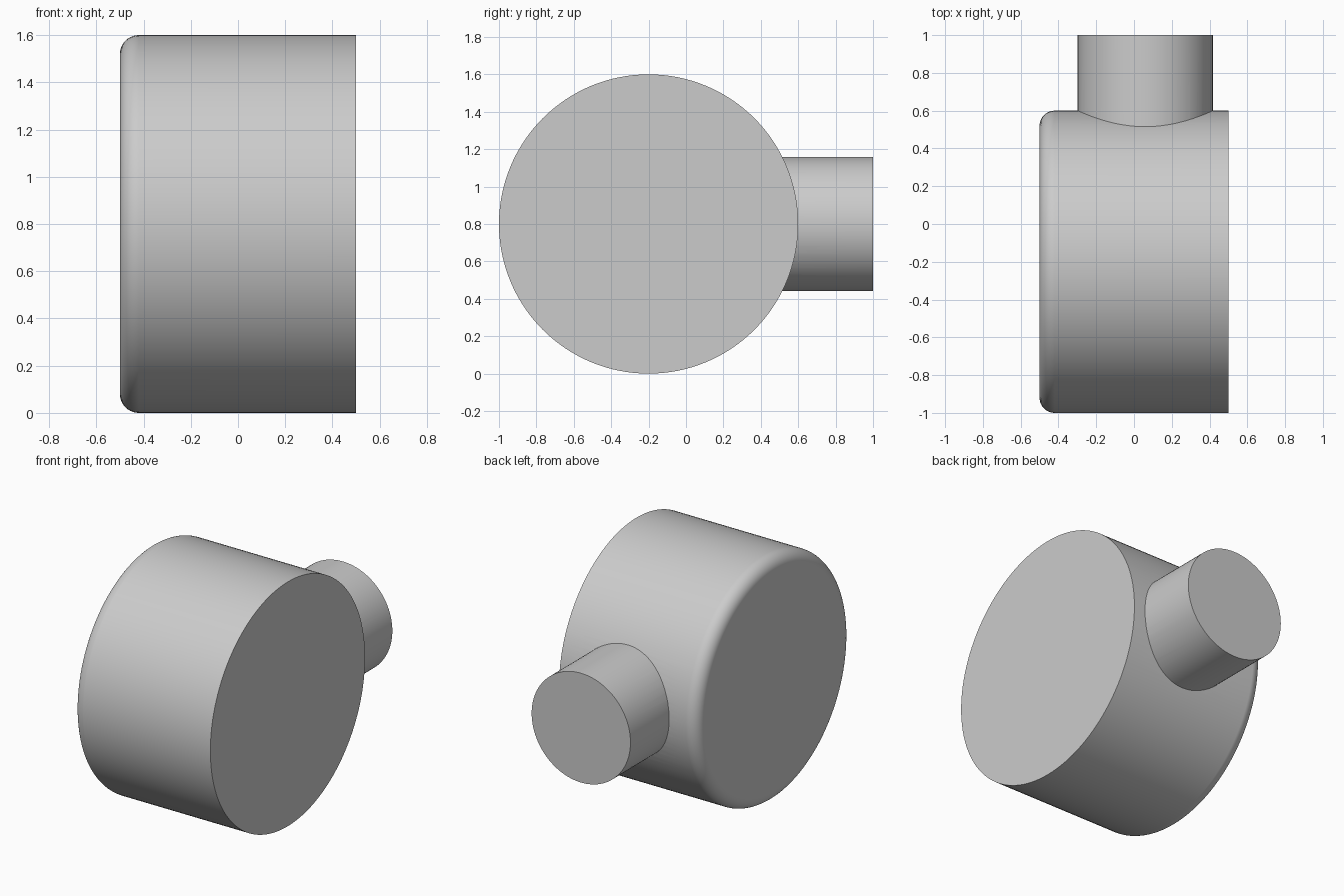
import bpy, bmesh
from math import pi
from mathutils import Matrix, Vector

if "Cube" in bpy.data.objects:
    bpy.data.objects.remove(bpy.data.objects["Cube"], do_unlink=True)

grey = bpy.data.materials.new("light grey")
grey.use_nodes = True
colour = (0.6, 0.6, 0.6, 1)
grey.diffuse_color = colour
grey.node_tree.nodes["Principled BSDF"].inputs["Base Color"].default_value = colour


def cylinder(name, start, end, radius, sides, round_start=0):
    """Capped cylinder from start to end, optionally rounded at the start rim."""
    start, end = Vector(start), Vector(end)
    axis = end - start
    turn = axis.to_track_quat("Z", "Y").to_matrix().to_4x4()
    bm = bmesh.new()
    bmesh.ops.create_cone(bm, cap_ends=True, segments=sides, radius1=radius,
                          radius2=radius, depth=axis.length)
    if round_start:
        rim = [e for e in bm.edges if all(v.co.z < 0 for v in e.verts)]
        bmesh.ops.bevel(bm, geom=rim, offset=round_start, offset_type="OFFSET",
                        segments=10, profile=0.5, affect="EDGES")
    bmesh.ops.transform(bm, verts=bm.verts,
                        matrix=Matrix.Translation((start + end) / 2) @ turn)
    mesh = bpy.data.meshes.new(name)
    bm.to_mesh(mesh)
    bm.free()
    mesh.materials.append(grey)
    obj = bpy.data.objects.new(name, mesh)
    bpy.context.collection.objects.link(obj)
    return obj


# Drum lying on its side, one rim rounded
body = cylinder("drum_body", (-0.5, -0.2, 0.8), (0.5, -0.2, 0.8), 0.8, 128, 0.08)

# Stub pipe at the back, fused into the drum
stub = cylinder("stub_pipe", (0.06, 0.2, 0.8), (0.06, 1, 0.8), 0.358, 96)
union = body.modifiers.new("fuse stub", "BOOLEAN")
union.operation = "UNION"
union.solver = "EXACT"
union.object = stub

bpy.ops.object.select_all(action="DESELECT")
body.select_set(True)
bpy.context.view_layer.objects.active = body
bpy.ops.object.modifier_apply(modifier=union.name)
bpy.data.objects.remove(stub, do_unlink=True)

# Smooth walls with crisp rims and flat caps
bpy.ops.object.shade_smooth_by_angle(angle=pi / 7)
weighted = body.modifiers.new("flat caps", "WEIGHTED_NORMAL")
weighted.keep_sharp = True
